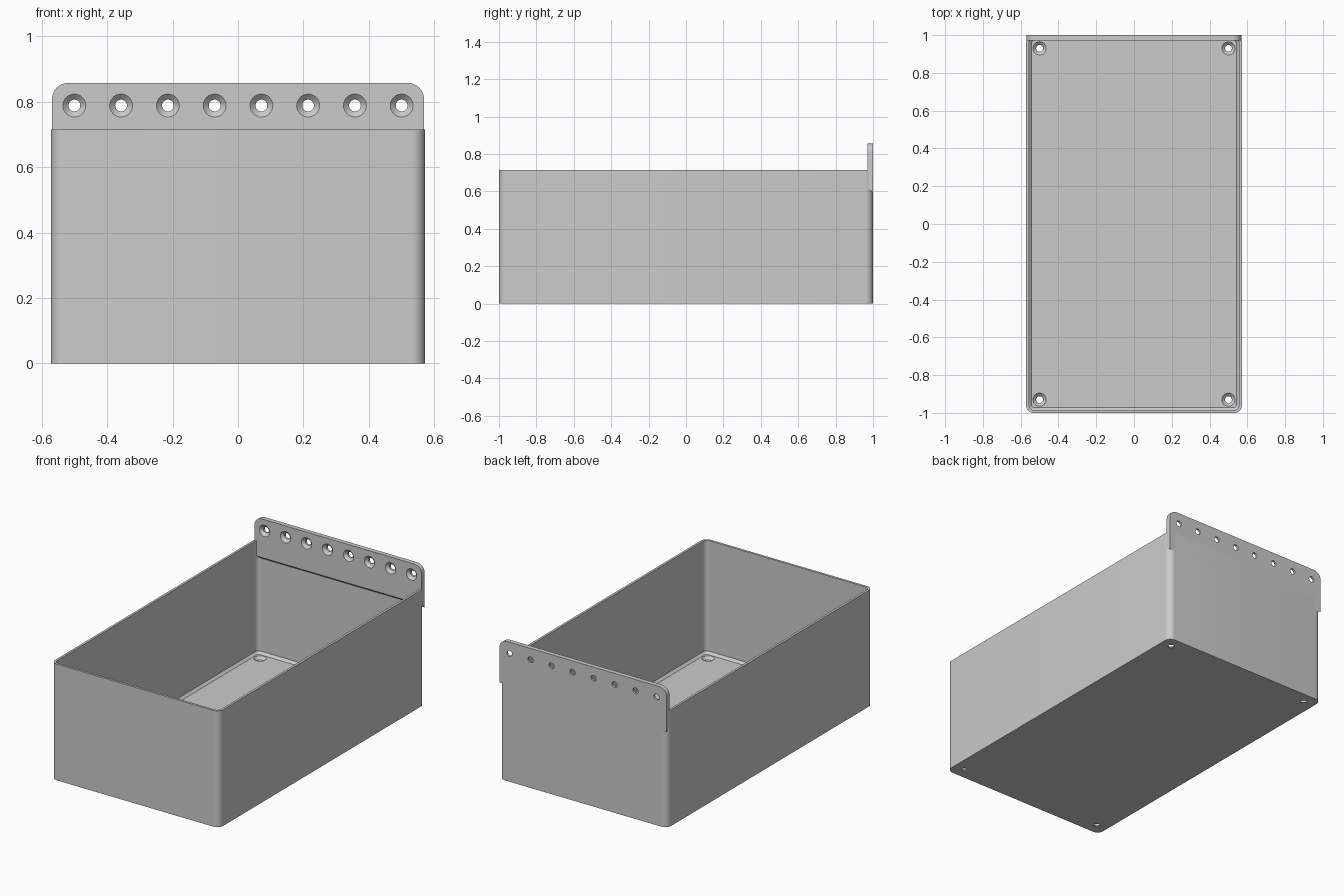
import bpy, bmesh
from math import sin, cos, pi, radians
from mathutils import Matrix, Vector

cube = bpy.data.objects.get("Cube")
if cube:
    bpy.data.objects.remove(cube, do_unlink=True)

grey = bpy.data.materials.new("plain grey")
grey.use_nodes = True
grey.diffuse_color = (0.6, 0.6, 0.6, 1)
grey.node_tree.nodes["Principled BSDF"].inputs["Base Color"].default_value = (0.6, 0.6, 0.6, 1)

UNIT = 1 / 140            # all sizes below are counted in this step
HALF_W, HALF_L, HEIGHT = 80 * UNIT, 1.0, 100 * UNIT
WALL, TAB, TAB_TOP = 2 * UNIT, 4 * UNIT, 120 * UNIT


def make_object(name, bm):
    bmesh.ops.recalc_face_normals(bm, faces=bm.faces)
    mesh = bpy.data.meshes.new(name)
    bm.to_mesh(mesh)
    bm.free()
    mesh.materials.append(grey)
    obj = bpy.data.objects.new(name, mesh)
    bpy.context.collection.objects.link(obj)
    return obj


def arc(cx, cy, r, start, steps=8):
    """Quarter circle of points, counter-clockwise from start degrees."""
    angles = [radians(start) + pi / 2 * i / steps for i in range(steps + 1)]
    return [(cx + r * cos(a), cy + r * sin(a)) for a in angles]


def rounded_rect(inset, r):
    x, y = HALF_W - inset - r, HALF_L - inset - r
    return arc(x, y, r, 0) + arc(-x, y, r, 90) + arc(-x, -y, r, 180) + arc(x, -y, r, 270)


def loft(bm, rings):
    """Skin a stack of equal rings and cap both ends."""
    loops = [[bm.verts.new(p) for p in ring] for ring in rings]
    n = len(loops[0])
    for a, b in zip(loops, loops[1:]):
        for i in range(n):
            j = (i + 1) % n
            bm.faces.new((a[i], a[j], b[j], b[i]))
    bm.faces.new(loops[0])
    bm.faces.new(loops[-1])


def cut_screw_holes(obj, places, rotation):
    """Countersunk holes: local +z points out of the countersunk side."""
    bm = bmesh.new()
    profile = [(0.018, -0.1), (0.018, -0.016), (0.035, 0), (0.035, 0.02)]
    for place in places:
        mat = Matrix.Translation(place) @ rotation
        loft(bm, [[mat @ Vector((r * cos(2 * pi * i / 32), r * sin(2 * pi * i / 32), z))
                   for i in range(32)] for r, z in profile])
    cutter = make_object("screw_hole_cutter", bm)
    cutter.hide_render = True
    mod = obj.modifiers.new("screw_holes", 'BOOLEAN')
    mod.operation, mod.solver, mod.object = 'DIFFERENCE', 'EXACT', cutter
    bpy.context.view_layer.objects.active = obj
    bpy.ops.object.modifier_apply(modifier=mod.name)
    bpy.data.objects.remove(cutter, do_unlink=True)


def smooth(obj):
    bpy.ops.object.select_all(action='DESELECT')
    obj.select_set(True)
    bpy.context.view_layer.objects.active = obj
    bpy.ops.object.shade_smooth_by_angle(angle=radians(30))


# Open bin: outer shell, rim, inner walls, chamfer down to the floor
floor = 0.02
sections = [(0, 0.04, 0), (0, 0.04, HEIGHT), (WALL, 0.027, HEIGHT),
            (WALL, 0.027, floor + WALL), (2 * WALL, 0.015, floor)]
bm = bmesh.new()
loft(bm, [[(x, y, z) for x, y in rounded_rect(inset, r)] for inset, r, z in sections])
bin_body = make_object("bin", bm)
cut_screw_holes(bin_body, [(x, y, floor) for x in (-0.5, 0.5) for y in (-0.93, 0.93)],
                Matrix.Identity(4))
smooth(bin_body)

# Hanging tab: rounded top corners, underside sloping down to the back wall
tab_x, r = HALF_W - 0.003, 0.05
top = arc(tab_x - r, TAB_TOP - r, r, 0) + arc(-tab_x + r, TAB_TOP - r, r, 90)
bm = bmesh.new()
loft(bm, [[(x, y, z) for x, z in [(-tab_x, low), (tab_x, low)] + top]
          for y, low in ((HALF_L - TAB, 0.62), (HALF_L, 0.593))])
hanging_tab = make_object("hanging_tab", bm)
cut_screw_holes(hanging_tab, [(-0.5 + i / 7, HALF_L - TAB, 0.788) for i in range(8)],
                Matrix.Rotation(pi / 2, 4, 'X'))
smooth(hanging_tab)
